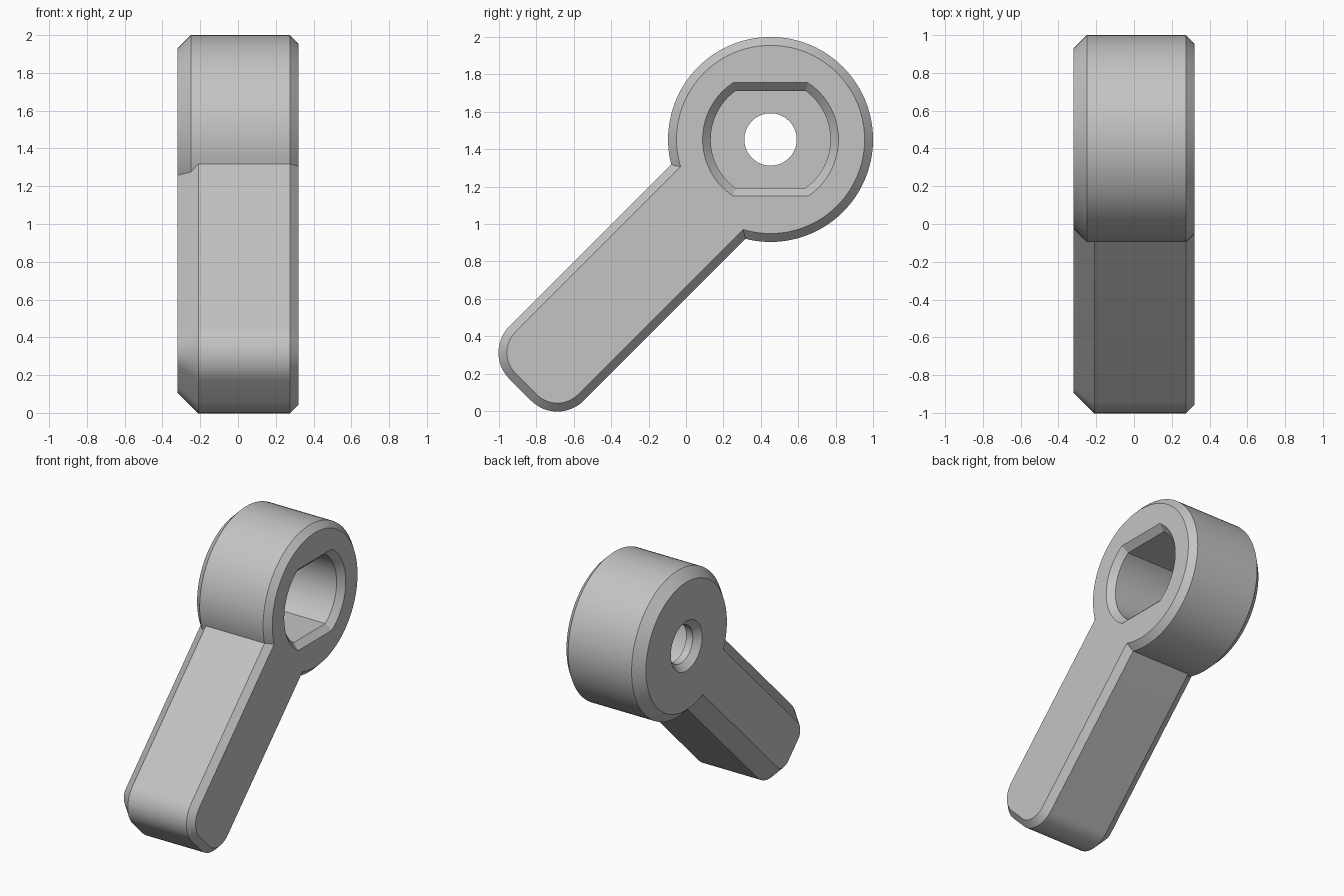
import bpy
import bmesh
from math import asin, cos, sin, pi, radians, sqrt

cube = bpy.data.objects.get("Cube")
if cube:
    bpy.data.objects.remove(cube, do_unlink=True)

CY, CZ = 0.452, 1.452      # hub axis, running along x
R = 0.548                  # hub radius
HALF = 0.32                # half thickness
FINE = 0.045               # small chamfer on the +x side

grey = bpy.data.materials.new("light grey")
grey.use_nodes = True
grey.diffuse_color = (0.55, 0.55, 0.55, 1)
grey.node_tree.nodes["Principled BSDF"].inputs["Base Color"].default_value = (0.55, 0.55, 0.55, 1)


def arc(cx, cy, r, a0, a1, n):
    return [(cx + r * cos(a0 + (a1 - a0) * i / n), cy + r * sin(a0 + (a1 - a0) * i / n))
            for i in range(n + 1)]


def circle(r, n=96):
    return arc(0, 0, r, 0, 2 * pi, n)[:-1]


def flatted(r, h):
    """Circle with flats above and below at distance h."""
    a = asin(h / r)
    return arc(0, 0, r, -a, a, 24) + arc(0, 0, r, pi - a, pi + a, 24)


def lever(inset):
    """Straight arm with rounded end corners, turned down and forward."""
    half, end, r = 0.2815, 1.893, 0.2
    u, v = end - r, half - r
    pts = [(0.2, -half + inset)]
    pts += arc(u, -v, r - inset, -pi / 2, 0, 12)
    pts += arc(u, v, r - inset, 0, pi / 2, 12)
    pts += [(0.2, half - inset)]
    s = 1 / sqrt(2)
    return [(-s * a - s * b, -s * a + s * b) for a, b in pts]


def loft(name, layers):
    """Closed solid through (x, outline) layers around the hub axis."""
    bm = bmesh.new()
    rings = [[bm.verts.new((x, CY + y, CZ + z)) for y, z in pts] for x, pts in layers]
    bm.faces.new(rings[0])
    bm.faces.new(rings[-1])
    for a, b in zip(rings, rings[1:]):
        for i in range(len(a)):
            j = (i + 1) % len(a)
            bm.faces.new((a[i], a[j], b[j], b[i]))
    bmesh.ops.recalc_face_normals(bm, faces=bm.faces)
    me = bpy.data.meshes.new(name)
    bm.to_mesh(me)
    bm.free()
    me.materials.append(grey)
    ob = bpy.data.objects.new(name, me)
    bpy.context.collection.objects.link(ob)
    return ob


def combine(target, tool, operation):
    mod = target.modifiers.new(operation.lower(), 'BOOLEAN')
    mod.operation, mod.solver, mod.object = operation, 'EXACT', tool
    bpy.context.view_layer.objects.active = target
    bpy.ops.object.modifier_apply(modifier=mod.name)
    bpy.data.objects.remove(tool, do_unlink=True)


# Round hub with a wider chamfer on the -x side
handle = loft("lever_handle", [
    (-HALF, circle(R - 0.07)), (-HALF + 0.07, circle(R)),
    (HALF - FINE, circle(R)), (HALF, circle(R - FINE))])

# Lever arm
arm = loft("lever_arm", [
    (-HALF, lever(0.11)), (-HALF + 0.11, lever(0)),
    (HALF - FINE, lever(0)), (HALF, lever(FINE))])
combine(handle, arm, 'UNION')

# Two-flat socket, opening on +x with a chamfered rim
socket = loft("socket_cutter", [
    (-0.22, flatted(0.32, 0.26)), (HALF - FINE, flatted(0.32, 0.26)),
    (HALF + 0.01, flatted(0.373, 0.313))])
combine(handle, socket, 'DIFFERENCE')

# Countersunk screw hole from the -x side
hole = loft("hole_cutter", [
    (-HALF - 0.01, circle(0.195, 64)), (-HALF + FINE, circle(0.14, 64)),
    (0, circle(0.14, 64))])
combine(handle, hole, 'DIFFERENCE')

bpy.ops.object.select_all(action='DESELECT')
handle.select_set(True)
bpy.context.view_layer.objects.active = handle
bpy.ops.object.shade_smooth_by_angle(angle=radians(25))
